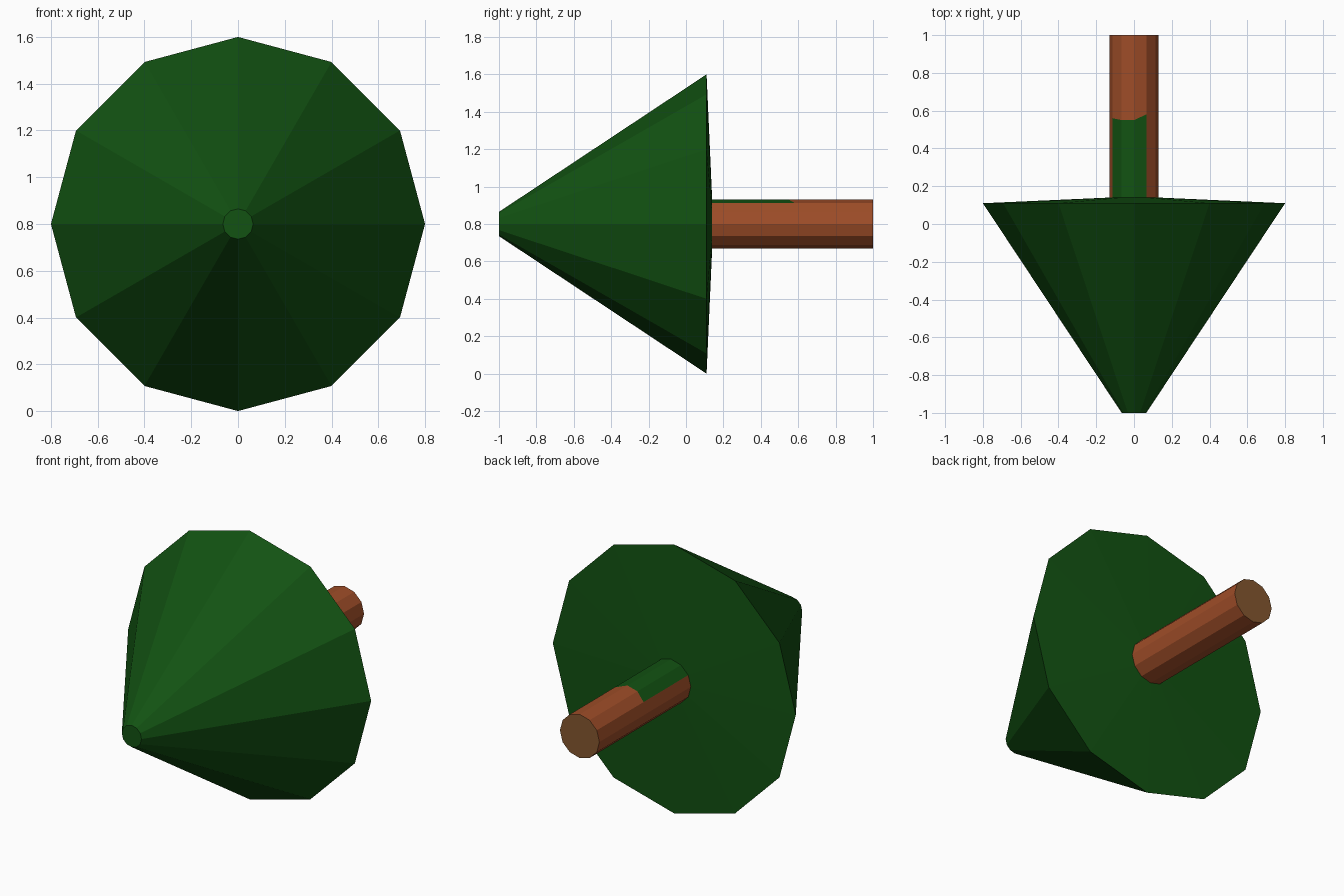
import bpy, bmesh, math

if "Cube" in bpy.data.objects:
    bpy.data.objects.remove(bpy.data.objects["Cube"])

SIDES, AXIS_Z = 12, 0.8


def material(name, rgb):
    m = bpy.data.materials.new(name)
    m.diffuse_color = (*rgb, 1)
    m.use_nodes = True
    m.node_tree.nodes["Principled BSDF"].inputs["Base Color"].default_value = m.diffuse_color
    return m


green = material("leaf green", (0.006, 0.084, 0.006))
bark = material("bark brown", (0.342, 0.074, 0.021))
wood = material("cut wood", (0.23, 0.095, 0.028))


def lathe(name, profile, mats, rule=None):
    """Turn (radius, y) rings about the y axis; rule picks a face's material."""
    bm = bmesh.new()
    rings = []
    for r, y in profile:
        ring = []
        for i in range(SIDES):
            a = math.tau * i / SIDES
            yy = y(i) if callable(y) else y
            ring.append(bm.verts.new((r * math.cos(a), yy, AXIS_Z + r * math.sin(a))))
        rings.append(ring)
    for k, (lo, hi) in enumerate(zip(rings, rings[1:])):
        for i in range(SIDES):
            j = (i + 1) % SIDES
            f = bm.faces.new((lo[i], lo[j], hi[j], hi[i]))
            if rule:
                f.material_index = rule(k, i)
    bm.faces.new(rings[0])
    end = bm.faces.new(rings[-1])
    end.material_index = len(mats) - 1
    bmesh.ops.recalc_face_normals(bm, faces=bm.faces)
    me = bpy.data.meshes.new(name)
    bm.to_mesh(me)
    bm.free()
    for m in mats:
        me.materials.append(m)
    ob = bpy.data.objects.new(name, me)
    bpy.context.collection.objects.link(ob)


# Foliage cone lying on its side, blunt tip to the front, shallow raised base
lathe("foliage", [(0.065, -1), (0.8, 0.11), (0.13, 0.14)], [green])

# Trunk: the three upper left facets are green up to a slightly wavy edge
edge = {2: 0.58, 3: 0.55, 4: 0.55, 5: 0.56}
lathe("trunk", [(0.13, 0.12), (0.13, lambda i: edge.get(i, 0.56)), (0.13, 1)],
      [bark, green, wood],
      lambda k, i: 1 if k == 0 and i in (2, 3, 4) else 0)
